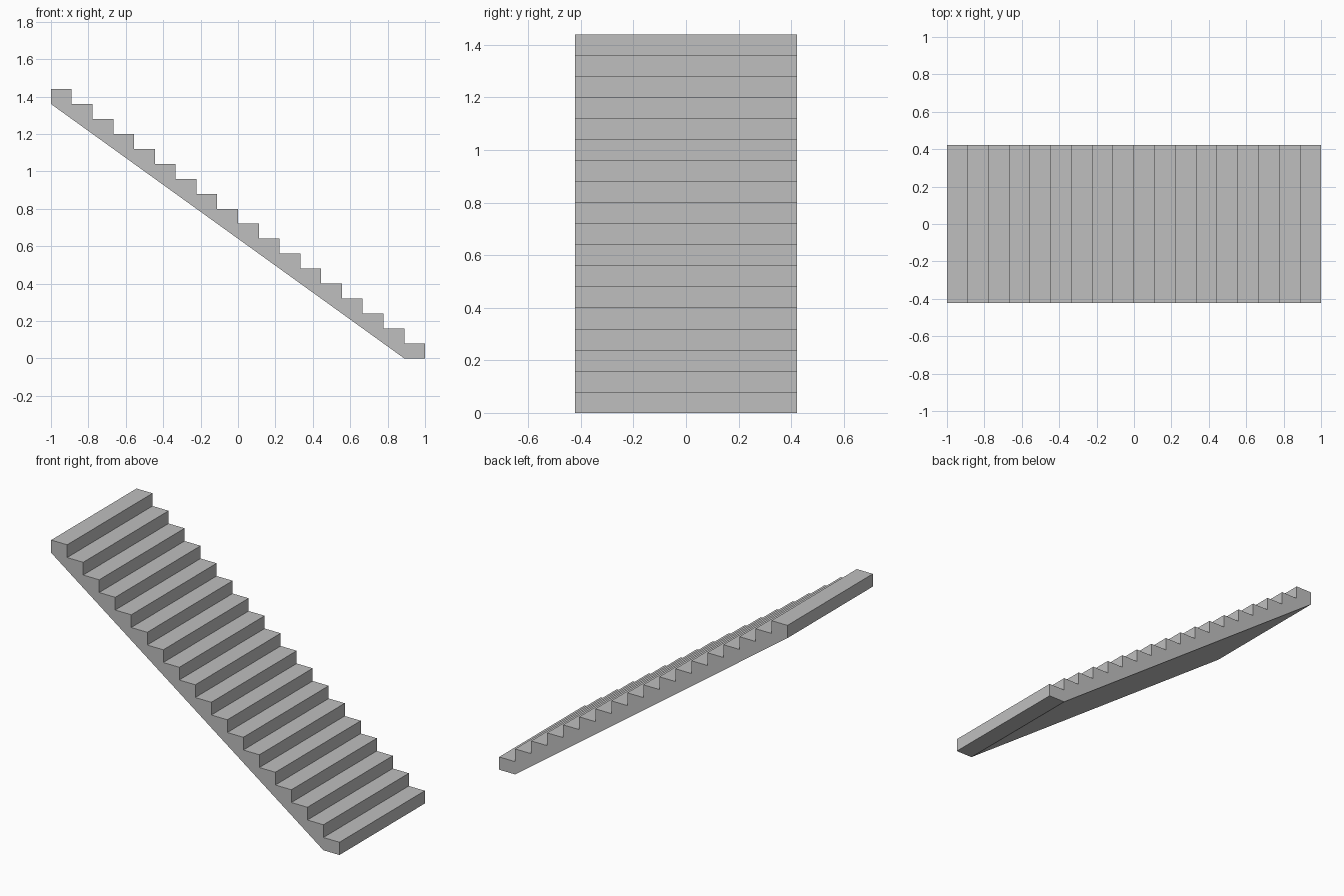
import bpy
import bmesh

cube = bpy.data.objects.get("Cube")
if cube:
    bpy.data.objects.remove(cube, do_unlink=True)

STEPS = 18
RUN = 2 / STEPS
RISE = 0.08
HALF_WIDTH = 0.423

# Plain grey concrete
concrete = bpy.data.materials.new("concrete_grey")
concrete.use_nodes = True
grey = (0.52, 0.52, 0.52, 1)
concrete.diffuse_color = grey
concrete.node_tree.nodes["Principled BSDF"].inputs["Base Color"].default_value = grey

# Side profile: sloping soffit, then a riser and a tread for each step
profile = [(-1, (STEPS - 1) * RISE), (1 - RUN, 0), (1, 0)]
for i in range(STEPS):
    x, z = 1 - i * RUN, (i + 1) * RISE
    profile += [(x, z), (x - RUN, z)]
    if i < STEPS - 1:
        continue

# Extrude the profile across the width
bm = bmesh.new()
side = bm.faces.new([bm.verts.new((x, -HALF_WIDTH, z)) for x, z in profile])
extruded = bmesh.ops.extrude_face_region(bm, geom=[side], use_keep_orig=True)
far_verts = [g for g in extruded["geom"] if isinstance(g, bmesh.types.BMVert)]
bmesh.ops.translate(bm, verts=far_verts, vec=(0, 2 * HALF_WIDTH, 0))
bmesh.ops.recalc_face_normals(bm, faces=bm.faces)

mesh = bpy.data.meshes.new("stair_flight")
bm.to_mesh(mesh)
bm.free()
mesh.materials.append(concrete)
stairs = bpy.data.objects.new("stair_flight", mesh)
bpy.context.collection.objects.link(stairs)
